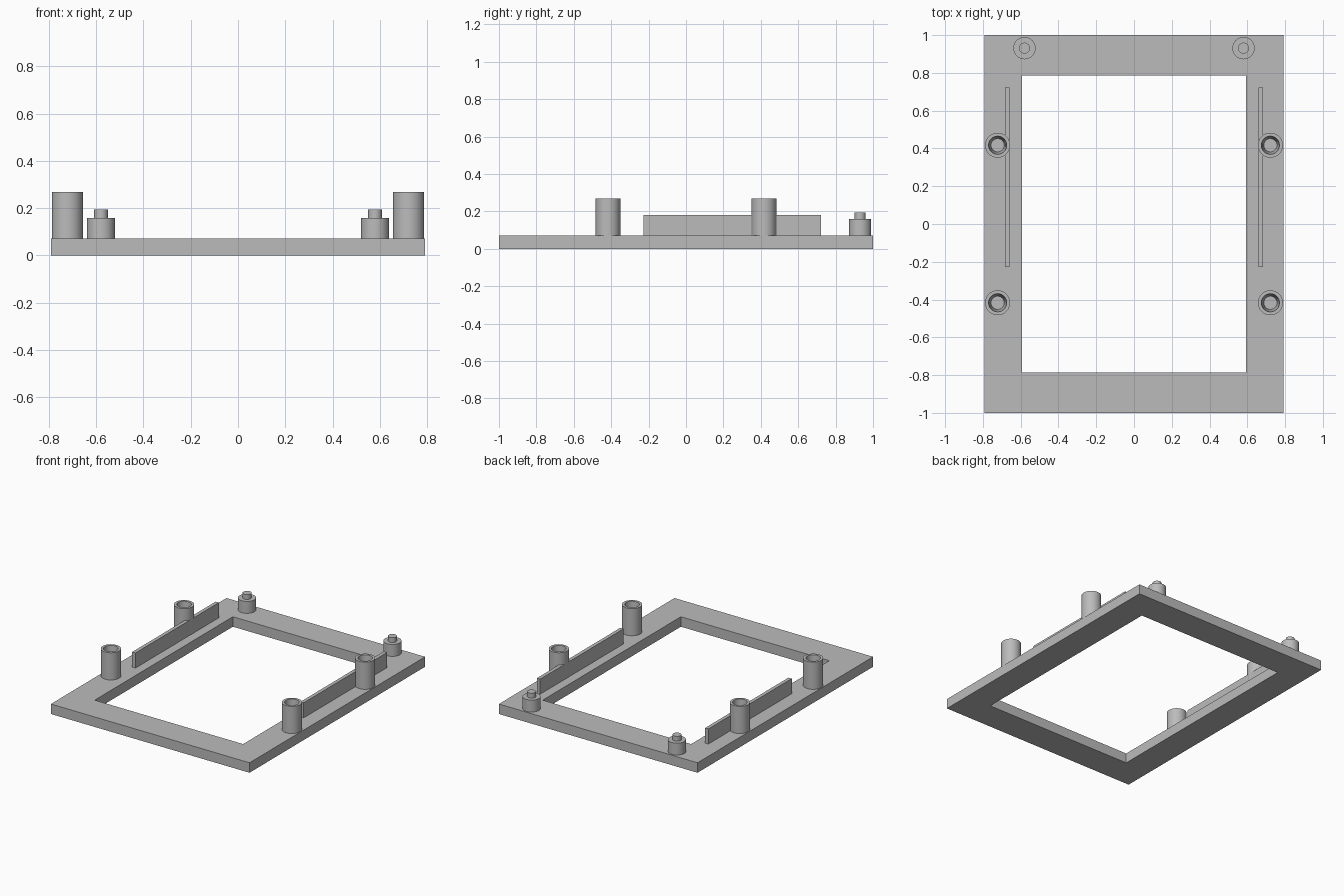
import bpy, bmesh, math

cube = bpy.data.objects.get("Cube")
if cube:
    bpy.data.objects.remove(cube, do_unlink=True)

grey = bpy.data.materials.new("plain_grey")
grey.use_nodes = True
colour = (0.5, 0.5, 0.5, 1)
grey.diffuse_color = colour
grey.node_tree.nodes["Principled BSDF"].inputs["Base Color"].default_value = colour

PLATE = 0.072   # plate thickness


def finish(bm, name, smooth=False):
    bmesh.ops.recalc_face_normals(bm, faces=bm.faces[:])
    mesh = bpy.data.meshes.new(name)
    bm.to_mesh(mesh)
    bm.free()
    mesh.materials.append(grey)
    obj = bpy.data.objects.new(name, mesh)
    bpy.context.collection.objects.link(obj)
    if smooth:
        bpy.ops.object.select_all(action='DESELECT')
        obj.select_set(True)
        bpy.context.view_layer.objects.active = obj
        bpy.ops.object.shade_smooth_by_angle(angle=math.radians(30))
    return obj


def turned(name, profile, x, y, sides=48):
    """Spin a (radius, height) profile about a vertical axis at x, y."""
    bm = bmesh.new()
    verts = [bm.verts.new((x + r, y, z)) for r, z in profile]
    edges = [bm.edges.new(pair) for pair in zip(verts, verts[1:])]
    bmesh.ops.spin(bm, geom=verts + edges, cent=(x, y, 0), axis=(0, 0, 1),
                   angle=math.tau, steps=sides)
    bmesh.ops.remove_doubles(bm, verts=bm.verts[:], dist=0.0001)
    return finish(bm, name, True)


# Rectangular frame plate with a large opening
bm = bmesh.new()
rings = []
for hx, hy in ((0.792, 1.0), (0.592, 0.787)):
    rings.append([bm.verts.new((sx * hx, sy * hy, 0))
                  for sx, sy in ((-1, -1), (1, -1), (1, 1), (-1, 1))])
outer, inner = rings
faces = [bm.faces.new((outer[i], outer[(i + 1) % 4], inner[(i + 1) % 4], inner[i]))
         for i in range(4)]
ext = bmesh.ops.extrude_face_region(bm, geom=faces, use_keep_orig=True)
for v in ext["geom"]:
    if isinstance(v, bmesh.types.BMVert):
        v.co.z = PLATE
finish(bm, "frame_plate")

# Fittings, repeated on both sides
post = [(0, PLATE), (0.066, PLATE), (0.066, 0.268), (0.048, 0.268), (0.035, 0.1), (0, 0.1)]
peg = [(0, PLATE), (0.059, PLATE), (0.059, 0.158), (0.029, 0.158), (0.029, 0.193), (0, 0.193)]
for side, s in (("right", -1), ("left", 1)):
    # Hollow screw posts
    for end, y in (("front", -0.417), ("back", 0.417)):
        turned(f"{end}_{side}_post", post, s * 0.722, y)

    # Stepped locating peg
    turned(f"{side}_peg", peg, s * 0.58, 0.931)

    # Thin upright rail
    bm = bmesh.new()
    bmesh.ops.create_cube(bm, size=1)
    bmesh.ops.scale(bm, vec=(0.026, 0.95, 0.11), verts=bm.verts)
    bmesh.ops.translate(bm, vec=(s * 0.671, 0.247, 0.126), verts=bm.verts)
    finish(bm, f"{side}_rail")
